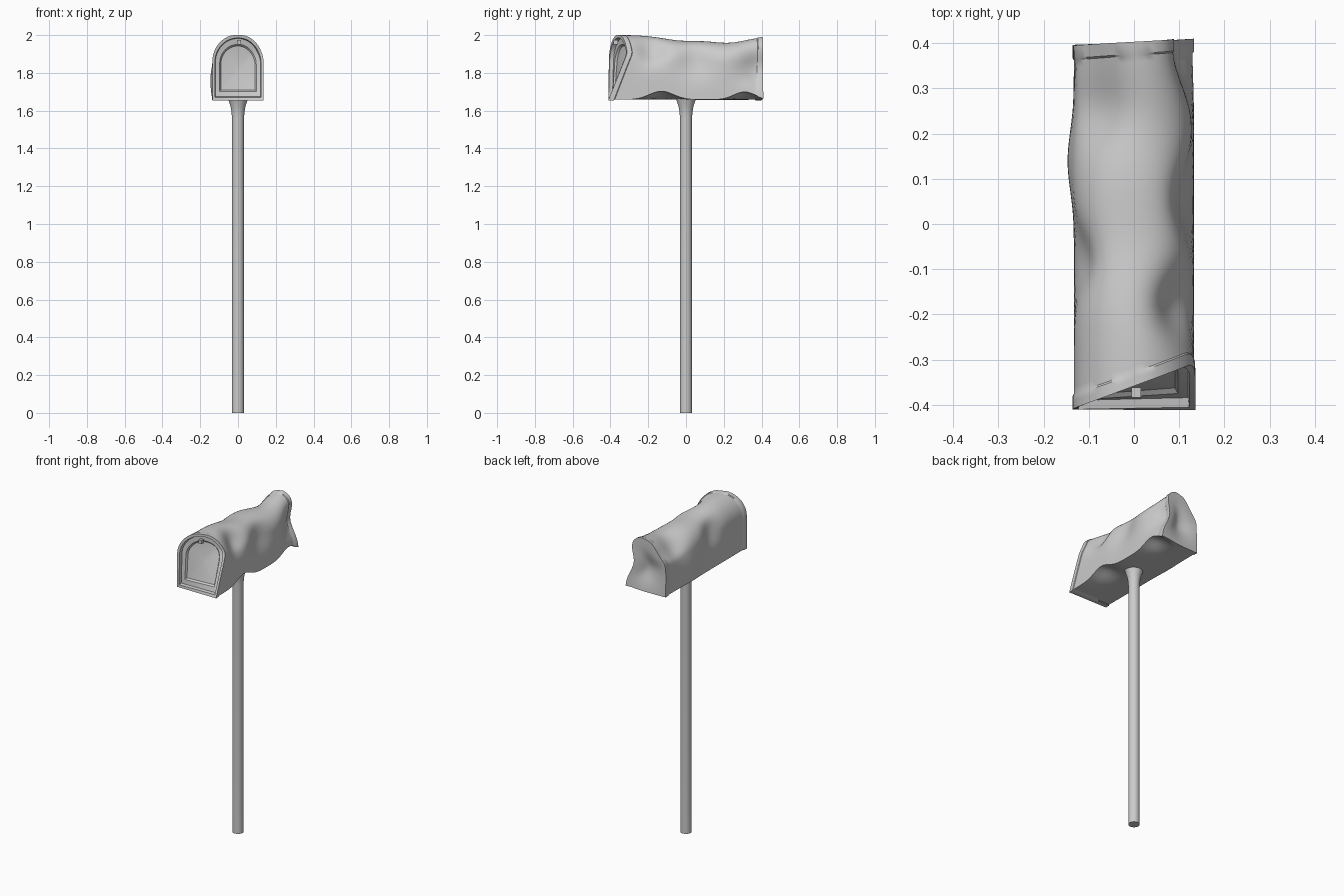
import bpy, bmesh, math
from mathutils import Vector

if "Cube" in bpy.data.objects:
    bpy.data.objects.remove(bpy.data.objects["Cube"])

grey = bpy.data.materials.new("bare_metal_grey")
grey.use_nodes = True
COLOUR = (0.6, 0.6, 0.6, 1)
grey.diffuse_color = COLOUR
grey.node_tree.nodes["Principled BSDF"].inputs["Base Color"].default_value = COLOUR

HALF, FLOOR, SPRING, TOP = 0.133, 1.658, 1.86, 2.0
MID = 1.82

# Dents: centre, radius, push
DENTS = [
    ((0, .2, 1.98), .16, (0, 0, -.035)),       # sagging roof, rear
    ((0, -.03, 1.98), .13, (0, 0, -.025)),     # sagging roof, middle
    ((.13, .4, 1.84), .11, (-.06, 0, 0)),      # caved rear side
    ((-.09, .26, 1.94), .09, (.02, 0, -.04)),  # rear shoulder
    ((-.11, .4, 1.95), .09, (.01, 0, -.04)),   # rear corner
    ((.11, -.18, 1.93), .08, (-.035, 0, -.03)),  # pinch behind the mouth
    ((.12, .05, 1.88), .1, (-.035, 0, 0)),     # side dent
    ((-.12, -.08, 1.89), .08, (.03, 0, -.01)),
    ((-.14, .14, 1.76), .09, (-.014, 0, 0)),   # side bulge
    ((.13, -.13, 1.655), .09, (0, 0, .045)),   # lifted floor edges
    ((.13, .31, 1.655), .08, (0, 0, .042)),
    ((0, .4, 1.8), .09, (0, -.03, 0)),         # rear panel dent
]


def dented(point):
    moved = point.copy()
    for centre, radius, push in DENTS:
        distance = (point - Vector(centre)).length / radius
        moved += Vector(push) * math.exp(-distance * distance)
    return moved


def arch_outline():
    """Flat floor, straight walls and rounded roof as (x, z) pairs."""
    pts = [(-HALF + 2 * HALF * i / 10, FLOOR) for i in range(10)]
    pts += [(HALF, FLOOR + (SPRING - FLOOR) * i / 8) for i in range(8)]
    for i in range(25):
        a = math.pi * i / 24
        pts.append((HALF * math.cos(a), SPRING + (TOP - SPRING) * math.sin(a)))
    pts += [(-HALF, SPRING - (SPRING - FLOOR) * i / 8) for i in range(1, 8)]
    return pts


def front_y(x, z):
    """The mouth is knocked back towards the upper left."""
    return -.41 + .1 * min(1, max(0, (x + .14) / .27)) * (z - FLOOR) / .25 \
        if z < FLOOR + .25 else -.41 + .1 * min(1, max(0, (x + .14) / .27))


def back_y(x):
    return .403 + .05 * x


def finish(obj, angle=35):
    obj.data.materials.append(grey)
    bpy.ops.object.select_all(action="DESELECT")
    obj.select_set(True)
    bpy.context.view_layer.objects.active = obj
    bpy.ops.object.shade_smooth_by_angle(angle=math.radians(angle))


def loft(name, rings):
    """Skin closed rings of points, capping both ends."""
    bm = bmesh.new()
    loops = [[bm.verts.new(p) for p in ring] for ring in rings]
    for a, b in zip(loops, loops[1:]):
        n = len(a)
        for i in range(n):
            j = (i + 1) % n
            bm.faces.new((a[i], a[j], b[j], b[i]))
    bm.faces.new(loops[0])
    bm.faces.new(loops[-1])
    bmesh.ops.recalc_face_normals(bm, faces=bm.faces)
    mesh = bpy.data.meshes.new(name)
    bm.to_mesh(mesh)
    bm.free()
    obj = bpy.data.objects.new(name, mesh)
    bpy.context.collection.objects.link(obj)
    finish(obj)
    return obj


outline = arch_outline()


def section(u, scale=1, inset=0):
    """One cross-section at fraction u of the length."""
    ring = []
    for x, z in outline:
        sx, sz = x * scale, MID + (z - MID) * scale
        y = front_y(sx, sz) * (1 - u) + back_y(sx) * u + inset
        ring.append(dented(Vector((sx, y, min(sz, TOP)))))
    return ring


# Box shell: recessed door, rolled mouth, body, rear lip, rear panel
rings = [section(0, s, d) for s, d in
         [(.05, .03), (.4, .03), (.68, .03), (.73, .02), (.9, .02), (.92, 0)]]
rings += [section(u, 1.02) for u in (0, .02, .035)]
STEPS = 48
rings += [section(.04 + .92 * i / STEPS) for i in range(STEPS + 1)]
rings += [section(u, 1.02) for u in (.965, 1)]
rings += [section(1, s) for s in (.9, .75, .6, .45, .3, .15, .03)]
loft("mailbox_body", rings)

# Latch tab at the top of the door
bpy.ops.mesh.primitive_cube_add(size=.022, location=(.005, -.372, 1.962))
latch = bpy.context.object
latch.name = "door_latch"
finish(latch)

# Round post flaring into the floor of the box
SIDES = 32
post = []
for r, z in [(.032, 0), (.032, 1.56), (.034, 1.59), (.039, 1.62),
             (.047, 1.645), (.053, 1.665)]:
    post.append([(r * math.cos(math.tau * i / SIDES),
                  r * math.sin(math.tau * i / SIDES), z) for i in range(SIDES)])
loft("post", post)
